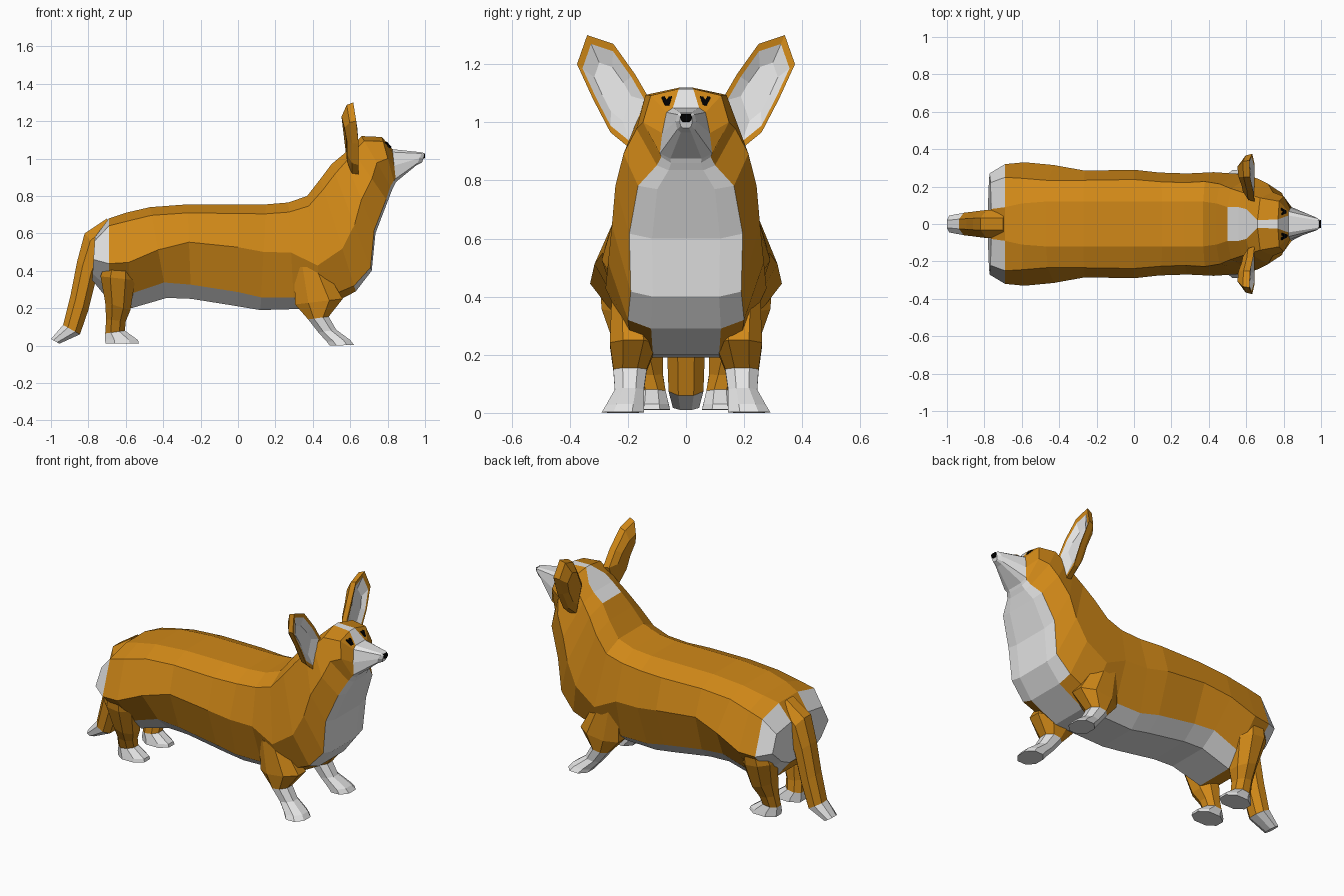
import bpy, bmesh, math
from mathutils import Vector
from mathutils.bvhtree import BVHTree


def material(name, rgb):
    m = bpy.data.materials.new(name)
    m.diffuse_color = (*rgb, 1)
    return m


MATS = [material("orange fur", (0.64, 0.25, 0.009)),
        material("white fur", (0.78, 0.78, 0.78)),
        material("black", (0.0, 0.0, 0.0))]
ORANGE, WHITE, BLACK = 0, 1, 2


def finish(name, bm):
    bmesh.ops.recalc_face_normals(bm, faces=bm.faces)
    me = bpy.data.meshes.new(name)
    bm.to_mesh(me)
    bm.free()
    for m in MATS:
        me.materials.append(m)
    ob = bpy.data.objects.new(name, me)
    bpy.context.collection.objects.link(ob)
    return ob


def loft(name, rings, color, caps=(ORANGE, ORANGE)):
    """Skin a list of closed rings; color(segment, side) picks the material."""
    bm = bmesh.new()
    vs = [[bm.verts.new(p) for p in r] for r in rings]
    n = len(rings[0])
    for i in range(len(vs) - 1):
        for j in range(n):
            k = (j + 1) % n
            f = bm.faces.new((vs[i][j], vs[i][k], vs[i + 1][k], vs[i + 1][j]))
            f.material_index = color(i, j)
    for ring, c in ((vs[0], caps[0]), (vs[-1], caps[1])):
        bm.faces.new(ring).material_index = c
    return finish(name, bm)


def body_ring(tx, tz, bx, bz, w, bw, sw, ub=0.15, um=0.55, sh=0.82):
    """Ten-sided section between a top point and a bottom point."""
    half = [(bw * 0.6, 0), (bw, ub), (w, um), (w * sh, 0.91), (sw, 1)]
    pts = half + [(-y, u) for y, u in reversed(half)]
    return [Vector((bx + (tx - bx) * u, y, bz + (tz - bz) * u)) for y, u in pts]


# Body, neck and head in one skin, from rump to face
sections = [
    (-0.765, 0.58, -0.78, 0.35, 0.27, 0.19, 0.08, 0.15, 0.48),
    (-0.69, 0.68, -0.69, 0.24, 0.32, 0.19, 0.09, 0.15, 0.45, 0.78),
    (-0.60, 0.71, -0.57, 0.20, 0.33, 0.20, 0.11, 0.15, 0.48, 0.74),
    (-0.47, 0.74, -0.38, 0.255, 0.315, 0.21, 0.12, 0.17, 0.53, 0.74),
    (-0.27, 0.755, -0.25, 0.25, 0.285, 0.21, 0.12, 0.15, 0.6),
    (0.0, 0.755, 0.0, 0.21, 0.29, 0.21, 0.12, 0.14, 0.58),
    (0.15, 0.755, 0.12, 0.19, 0.275, 0.20, 0.12, 0.12),
    (0.27, 0.765, 0.30, 0.195, 0.27, 0.20, 0.12, 0.11, 0.53),
    (0.37, 0.80, 0.46, 0.20, 0.277, 0.19, 0.12, 0.08, 0.38),
    (0.44, 0.89, 0.63, 0.29, 0.268, 0.20, 0.11, 0.05, 0.38, 0.8),
    (0.50, 0.97, 0.715, 0.40, 0.255, 0.19, 0.09, 0.03, 0.43, 0.74),
    (0.56, 1.02, 0.735, 0.60, 0.243, 0.195, 0.09, 0.04, 0.43, 0.7),
    (0.60, 1.06, 0.80, 0.77, 0.215, 0.165, 0.08, 0.04, 0.42, 0.73),
    (0.66, 1.12, 0.825, 0.835, 0.17, 0.10, 0.02, 0.06, 0.5),
    (0.77, 1.115, 0.838, 0.86, 0.148, 0.085, 0.025, 0.08, 0.55),
    (0.825, 1.05, 0.845, 0.875, 0.082, 0.09, 0.045, 0.1, 0.5),
]
rings = [body_ring(*s) for s in sections]


def body_color(seg, side):
    if seg == 0:                          # haunch patches beside the tail
        return ORANGE if side in (4, 9) else WHITE
    if side == 9:                         # belly, chest and throat
        return WHITE if seg > 1 else ORANGE
    if side in (0, 8):                    # orange between chest and forelegs
        return ORANGE if seg in (1, 8) else WHITE
    if side == 4:                         # nape patch and forehead blaze
        return WHITE if seg > 9 else ORANGE
    return ORANGE


body = loft("body", rings, body_color, (WHITE, WHITE))

# Muzzle and nose
loft("muzzle", [rings[-1],
                body_ring(0.985, 1.033, 0.955, 0.965, 0.036, 0.03, 0.02),
                body_ring(0.998, 1.025, 0.985, 0.98, 0.022, 0.018, 0.014)],
     lambda i, j: WHITE, (WHITE, WHITE))
loft("nose", [body_ring(0.990, 1.030, 0.990, 1.0, 0.022, 0.016, 0.018),
              body_ring(1.0, 1.026, 1.0, 1.002, 0.02, 0.013, 0.015)],
     lambda i, j: BLACK, (BLACK, BLACK))

# Eyes: thin V-shaped plates laid on the face
tree = BVHTree.FromPolygons([v.co for v in body.data.vertices],
                            [p.vertices for p in body.data.polygons])
for s, label in ((1, "left"), (-1, "right")):
    outline = [(-.018, .015), (-.007, .014), (0, .003), (.008, .015),
               (.019, .012), (.006, -.016), (-.008, -.016)]
    layers = [[], []]
    for y, z in outline:
        hit = tree.ray_cast(Vector((1.5, s * (0.066 + y), 1.073 + z)), Vector((-1, 0, 0)))
        p = hit[0] or Vector((0.79, s * (0.066 + y), 1.073 + z))
        layers[0].append(p - Vector((0.002, 0, 0)))
        layers[1].append(p + Vector((0.006, 0, 0.002)))
    loft(label + "_eye", layers, lambda i, j: BLACK, (BLACK, BLACK))

# Ears: rounded back, thin orange rim, shallow white inside
EAR = [(.12, 1.07), (.175, 1.165), (.25, 1.27), (.34, 1.30),
       (.375, 1.20), (.32, 1.08), (.26, .965), (.18, .90)]


def ear_ring(scale, x, s):
    cy, cz = 0.257, 1.11
    return [Vector((x - 0.16 * max(0, z - 1.12), s * (cy + (y - cy) * scale),
                    cz + (z - cz) * scale)) for y, z in EAR]


for s, label in ((1, "left"), (-1, "right")):
    loft(label + "_ear",
         [ear_ring(0.6, 0.582, s), ear_ring(0.93, 0.61, s), ear_ring(1, 0.645, s),
          ear_ring(0.84, 0.642, s), ear_ring(0.5, 0.625, s)],
         lambda i, j: WHITE if i == 3 else ORANGE, (ORANGE, WHITE))


def limb_ring(x0, x1, y0, y1, z0, z1, s):
    """Eight-sided section; z0 at the back edge, z1 at the front edge."""
    c = 0.28
    flat = [(c, 0), (1 - c, 0), (1, c), (1, 1 - c), (1 - c, 1), (c, 1), (0, 1 - c), (0, c)]
    return [Vector((x0 + (x1 - x0) * a, s * (y0 + (y1 - y0) * b), z0 + (z1 - z0) * a))
            for a, b in flat]


# Legs: back x, front x, inner y, outer y, back z, front z
FRONT = [(.30, .46, .14, .255, .42, .42),
         (.305, .56, .10, .262, .22, .25), (.375, .485, .135, .25, .14, .155),
         (.43, .525, .145, .245, .07, .085), (.475, .60, .145, .275, .02, .03),
         (.49, .62, .145, .29, 0, .003)]
HIND = [(-.70, -.56, .18, .30, .47, .48), (-.735, -.55, .12, .29, .37, .35),
        (-.71, -.575, .08, .235, .23, .19), (-.705, -.60, .08, .19, .14, .13),
        (-.71, -.605, .07, .165, .065, .08), (-.712, -.535, .06, .175, .035, .03),
        (-.708, -.53, .055, .18, .01, .012)]
for s, label in ((1, "left"), (-1, "right")):
    loft(label + "_front_leg", [limb_ring(*r, s) for r in FRONT],
         lambda i, j: WHITE if i >= 2 else ORANGE, (ORANGE, WHITE))
    loft(label + "_hind_leg", [limb_ring(*r, s) for r in HIND],
         lambda i, j: WHITE if i >= 4 else ORANGE, (ORANGE, WHITE))

# Tail: back edge x, front edge x, half width, back z, front z
TAIL = [(-.70, -.66, .07, .68, .55), (-.82, -.71, .075, .60, .46),
        (-.86, -.755, .07, .45, .37), (-.895, -.80, .065, .27, .19),
        (-.935, -.845, .06, .11, .06), (-1.0, -.955, .045, .035, .01)]
loft("tail", [limb_ring(a, b, -w, w, z0, z1, 1) for a, b, w, z0, z1 in TAIL],
     lambda i, j: WHITE if i == 4 else ORANGE, (ORANGE, WHITE))
